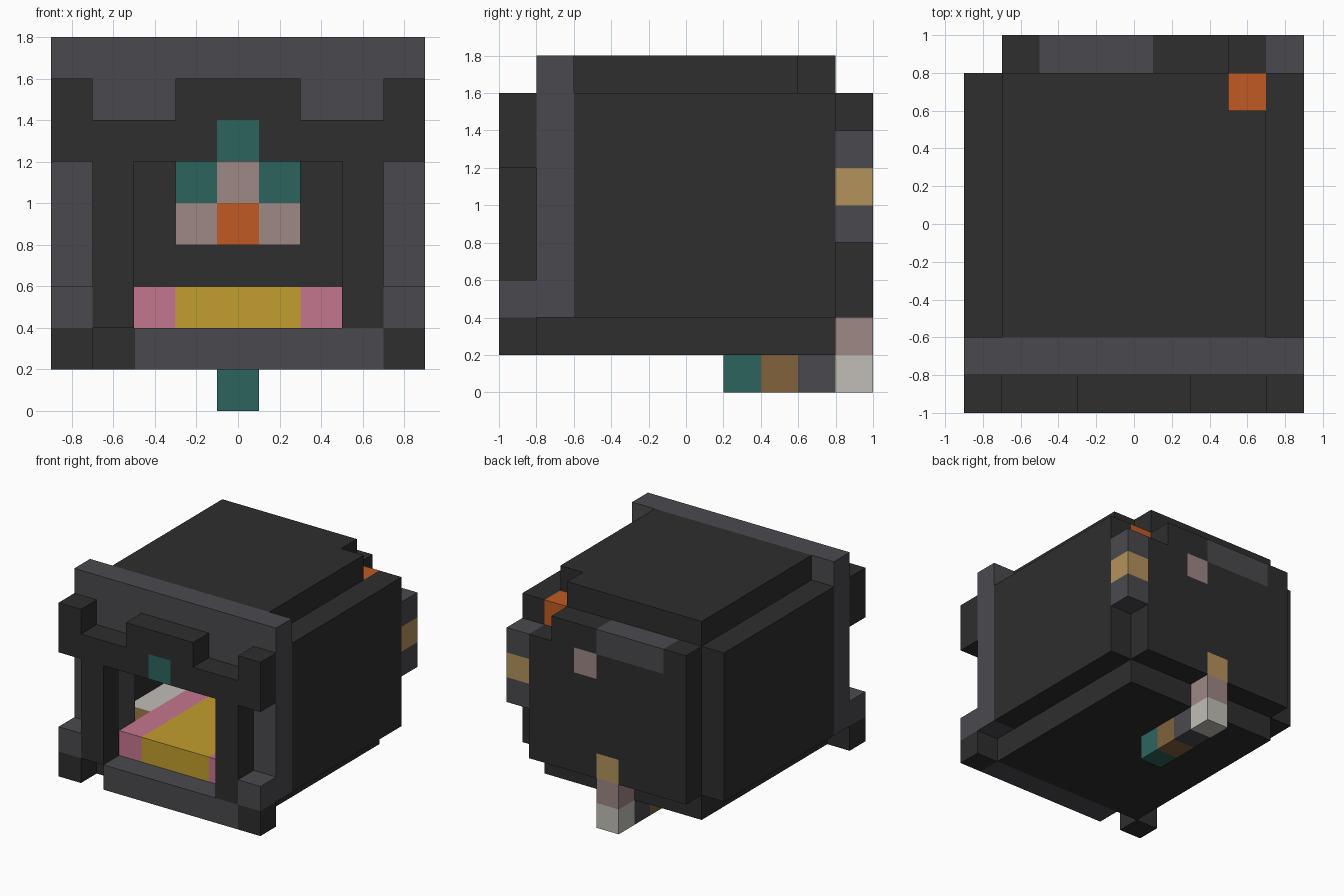
import bpy, bmesh
from mathutils import Vector

cube = bpy.data.objects.get("Cube")
if cube:
    bpy.data.objects.remove(cube, do_unlink=True)

CELL = 0.2
ORIGIN = Vector((-0.9, -1.0, 0.0))


def linear(c):
    c /= 255
    return c / 12.92 if c < 0.04045 else ((c + 0.055) / 1.055) ** 2.4


def material(name, *rgb):
    mat = bpy.data.materials.new(name)
    colour = [linear(c) for c in rgb] + [1.0]
    mat.use_nodes = True
    mat.diffuse_color = colour
    mat.node_tree.nodes["Principled BSDF"].inputs["Base Color"].default_value = colour
    return mat


charcoal = material("charcoal", 46, 46, 46)
grey = material("slate grey", 74, 73, 78)
teal = material("teal", 45, 100, 94)
mauve = material("pale mauve", 158, 136, 134)
orange = material("orange", 192, 91, 35)
pink = material("pink", 197, 118, 143)
yellow = material("yellow", 194, 159, 46)
tan = material("tan", 179, 146, 91)
white = material("off white", 193, 190, 183)
brown = material("brown", 128, 98, 60)

cells = {}  # block position -> (part, material)


def span(r):
    return range(r, r + 1) if isinstance(r, int) else range(*r)


def fill(part, mat, xs, ys, zs):
    """Fill a range of blocks; a material of None cuts them away."""
    for x in span(xs):
        for y in span(ys):
            for z in span(zs):
                if mat is None:
                    cells.pop((x, y, z), None)
                else:
                    cells[x, y, z] = (part, mat)


# Hollow body: side walls, roof, base and back
for x in (0, 8):
    fill("side_walls", charcoal, x, (2, 9), (2, 8))
fill("roof", charcoal, (1, 8), (2, 9), 8)
fill("roof", None, 7, 8, 8)
fill("base", charcoal, (1, 8), (1, 9), 1)
fill("back_panel", charcoal, (1, 8), 9, (2, 8))
fill("back_panel", None, 7, 9, 7)
fill("back_panel", grey, (2, 5), 9, 7)
fill("back_panel", mauve, 5, 9, 6)
fill("back_panel", tan, 4, 9, 2)

# Blocks on the rear corner
fill("corner_post", grey, 8, 9, (4, 7))
fill("corner_post", tan, 8, 9, 5)
fill("corner_gem", orange, 7, 8, 7)

# Tail hooking under the body
fill("tail", mauve, 4, 9, 1)
for y, mat in zip((9, 8, 7, 6), (white, grey, brown, teal)):
    fill("tail", mat, 4, y, 0)

# Grey frame around the mouth
fill("mouth_frame", grey, (0, 9), 1, (2, 9))
fill("mouth_frame", None, (2, 7), 1, (2, 6))

# Front arch with horns, pillars and feet
fill("arch", charcoal, (0, 9), 0, 6)
fill("arch", charcoal, (3, 6), 0, 7)
fill("arch", teal, 4, 0, 6)
fill("sill", grey, (2, 8), 0, 1)
for outer, inner in ((0, 1), (8, 7)):
    fill("arch", charcoal, outer, 0, 7)
    fill("pillars", charcoal, inner, 0, (2, 6))
    fill("feet", charcoal, outer, 0, 1)
    fill("feet", grey, outer, 0, 2)

# Mouth floor: tongue with a row of teeth on each side
fill("tongue", pink, (2, 7), (1, 9), 2)
fill("tongue", yellow, (3, 6), (1, 9), 2)
for x in (1, 7):
    fill("teeth", white, x, (3, 9), 2)
    fill("teeth", brown, x, 2, 2)

# Ornament on the inner back wall
fill("throat_ornament", teal, (3, 6), 8, 5)
fill("throat_ornament", mauve, 4, 8, 5)
fill("throat_ornament", mauve, (3, 6), 8, 4)
fill("throat_ornament", orange, 4, 8, 4)


def add_faces(bm, cell, index):
    """Add the sides of a block that no other block covers."""
    for axis in range(3):
        for side in (0, 1):
            near = list(cell)
            near[axis] += 2 * side - 1
            if tuple(near) in cells:
                continue
            corners = []
            for u, v in ((0, 0), (1, 0), (1, 1), (0, 1)):
                p = Vector(cell)
                p[axis] += side
                p[(axis + 1) % 3] += u
                p[(axis + 2) % 3] += v
                corners.append(bm.verts.new(ORIGIN + p * CELL))
            if not side:
                corners.reverse()
            bm.faces.new(corners).material_index = index


# Turn each part into a mesh
for part in sorted({p for p, m in cells.values()}):
    mesh = bpy.data.meshes.new(part)
    bm = bmesh.new()
    mats = []
    for cell, (owner, mat) in cells.items():
        if owner == part:
            if mat not in mats:
                mats.append(mat)
                mesh.materials.append(mat)
            add_faces(bm, cell, mats.index(mat))
    bmesh.ops.remove_doubles(bm, verts=bm.verts, dist=0.001)
    bmesh.ops.dissolve_limit(bm, angle_limit=0.01, verts=bm.verts,
                             edges=bm.edges, delimit={'MATERIAL'})
    bm.to_mesh(mesh)
    bm.free()
    bpy.context.collection.objects.link(bpy.data.objects.new(part, mesh))
